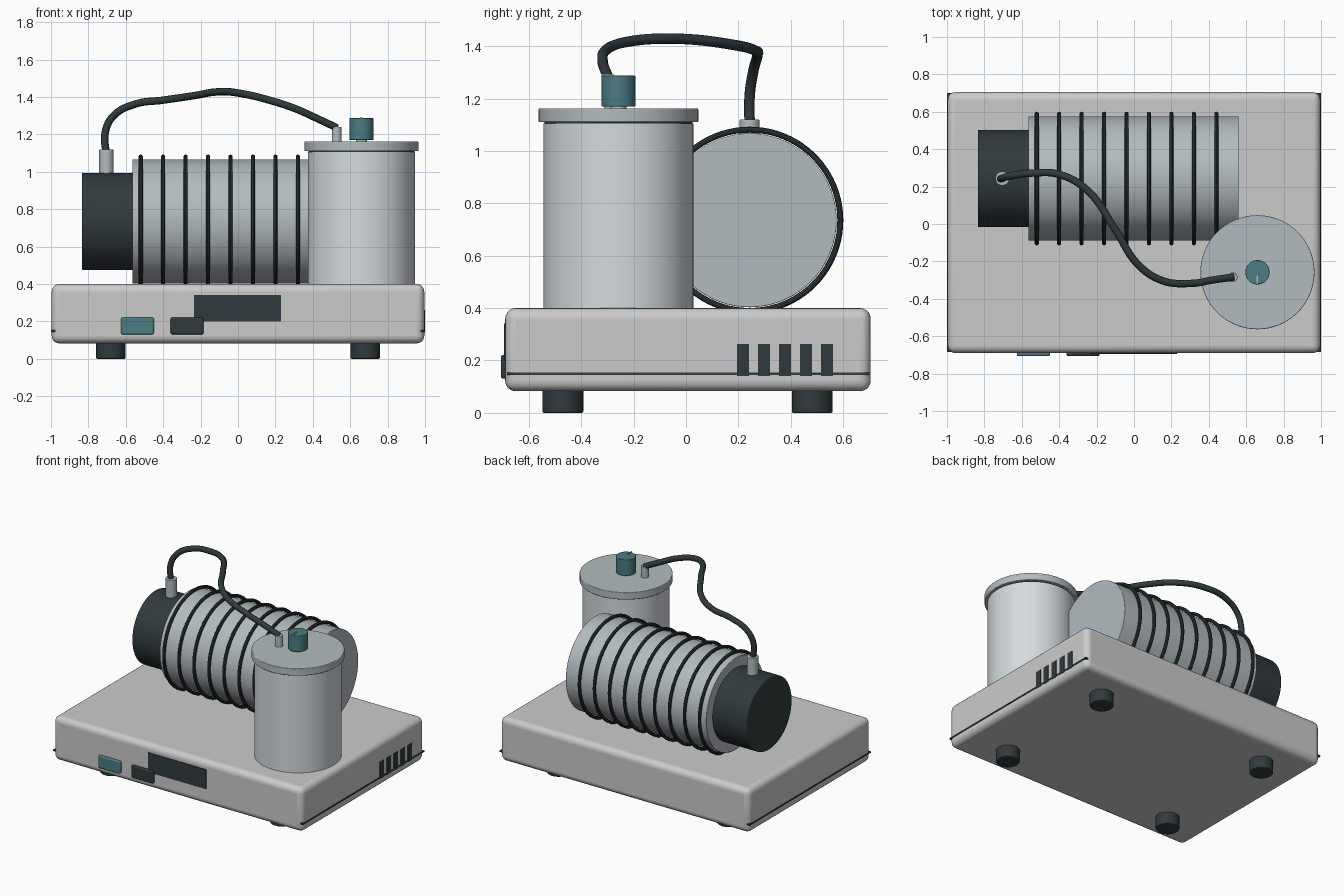
import bpy, math
from mathutils import Vector

if "Cube" in bpy.data.objects:
    bpy.data.objects.remove(bpy.data.objects["Cube"])


def material(name, rgb):
    m = bpy.data.materials.new(name)
    m.diffuse_color = (*rgb, 1)
    m.use_nodes = True
    m.node_tree.nodes["Principled BSDF"].inputs["Base Color"].default_value = m.diffuse_color
    return m


DARK = material("dark_rubber", (0.03, 0.042, 0.047))
TEAL = material("teal_plastic", (0.07, 0.20, 0.225))
STEEL = material("light_metal", (0.45, 0.50, 0.52))
GLASS = material("pale_chamber", (0.66, 0.71, 0.73))


def finish(obj, name, mat=None, bevel=0, segments=3):
    obj.name = name
    if mat:
        obj.data.materials.append(mat)
    if bevel:
        b = obj.modifiers.new("bevel", "BEVEL")
        b.width, b.segments, b.limit_method = bevel, segments, "ANGLE"
    bpy.ops.object.shade_smooth_by_angle(angle=math.radians(35))
    return obj


def box(name, lo, hi, mat=None, bevel=0, segments=3):
    lo, hi = Vector(lo), Vector(hi)
    bpy.ops.mesh.primitive_cube_add(size=1, location=(lo + hi) / 2)
    obj = bpy.context.object
    obj.scale = hi - lo
    bpy.ops.object.transform_apply(location=False, rotation=False, scale=True)
    return finish(obj, name, mat, bevel, segments)


def cylinder(name, x, y, z0, z1, r, mat=None, bevel=0, sides=64):
    bpy.ops.mesh.primitive_cylinder_add(vertices=sides, radius=r, depth=z1 - z0,
                                        location=(x, y, (z0 + z1) / 2))
    return finish(bpy.context.object, name, mat, bevel)


def cylinder_x(name, x0, x1, y, z, r, mat=None, bevel=0):
    bpy.ops.mesh.primitive_cylinder_add(vertices=72, radius=r, depth=x1 - x0,
                                        location=((x0 + x1) / 2, y, z),
                                        rotation=(0, math.pi / 2, 0))
    return finish(bpy.context.object, name, mat, bevel)


# Housing with seam and feet
box("base_housing", (-0.996, -0.69, 0.083), (0.996, 0.705, 0.40), None, 0.04, 5)
box("base_seam", (-1.0, -0.684, 0.144), (1.0, 0.70, 0.154), DARK)
for sx in (-1, 1):
    for y in (-0.47, 0.482):
        cylinder("foot", 0.68 * sx, y, 0, 0.09, 0.078, DARK, 0.006, 40)

# Front panel and side vents
box("display", (-0.235, -0.694, 0.20), (0.23, -0.68, 0.342), DARK)
box("power_button", (-0.625, -0.707, 0.131), (-0.45, -0.68, 0.221), TEAL, 0.008)
box("mode_button", (-0.36, -0.707, 0.131), (-0.185, -0.68, 0.221), DARK, 0.008)
for i in range(5):
    y = 0.195 + 0.08 * i
    box("vent_slot", (0.985, y, 0.14), (1.0, y + 0.046, 0.262), DARK)

# Motor with cooling rings and end cap
MY, MZ = 0.243, 0.735
cylinder_x("motor_body", -0.565, 0.56, MY, MZ, 0.332, STEEL, 0.004)
for i in range(9):
    bpy.ops.mesh.primitive_torus_add(major_radius=0.346, minor_radius=0.0115,
                                     major_segments=80, minor_segments=10,
                                     location=(-0.52 + 0.12 * i, MY, MZ),
                                     rotation=(0, math.pi / 2, 0))
    finish(bpy.context.object, "cooling_ring", DARK)
cylinder_x("motor_end_cap", -0.835, -0.56, MY, MZ, 0.26, DARK, 0.006)
cylinder("motor_port", -0.704, MY, 0.97, 1.12, 0.038, STEEL, 0.004, 32)

# Vacuum chamber, seal, lid
CX, CY = 0.66, -0.258
cylinder("chamber", CX, CY, 0.39, 1.105, 0.286, GLASS)
cylinder("chamber_seal", CX, CY, 1.095, 1.115, 0.283, DARK)
cylinder("chamber_lid", CX, CY, 1.11, 1.162, 0.305, STEEL, 0.004)
cylinder("lid_port", 0.528, -0.285, 1.155, 1.24, 0.026, STEEL, 0.003, 32)

# Valve knob with pointer
cylinder("knob_stem", CX, CY, 1.155, 1.18, 0.03, STEEL, 0, 32)
cylinder("valve_knob", CX, CY, 1.17, 1.287, 0.065, TEAL, 0.004, 40)
box("knob_pointer", (CX - 0.004, CY - 0.064, 1.28), (CX + 0.004, CY - 0.018, 1.294), STEEL)

# Connecting hose
path = [(-0.704, 0.243, 1.09), (-0.71, 0.243, 1.21), (-0.665, 0.256, 1.30),
        (-0.55, 0.272, 1.362), (-0.40, 0.265, 1.383), (-0.25, 0.18, 1.405),
        (-0.10, -0.03, 1.428), (0.02, -0.215, 1.418), (0.15, -0.302, 1.388),
        (0.30, -0.318, 1.34), (0.43, -0.298, 1.282), (0.53, -0.284, 1.235)]
curve = bpy.data.curves.new("hose", "CURVE")
curve.dimensions = "3D"
curve.bevel_depth, curve.bevel_resolution = 0.02, 4
curve.use_fill_caps = True
curve.resolution_u = 10
spline = curve.splines.new("BEZIER")
spline.bezier_points.add(len(path) - 1)
for p, co in zip(spline.bezier_points, path):
    p.co = co
    p.handle_left_type = p.handle_right_type = "AUTO"
hose = bpy.data.objects.new("hose", curve)
curve.materials.append(DARK)
bpy.context.collection.objects.link(hose)
